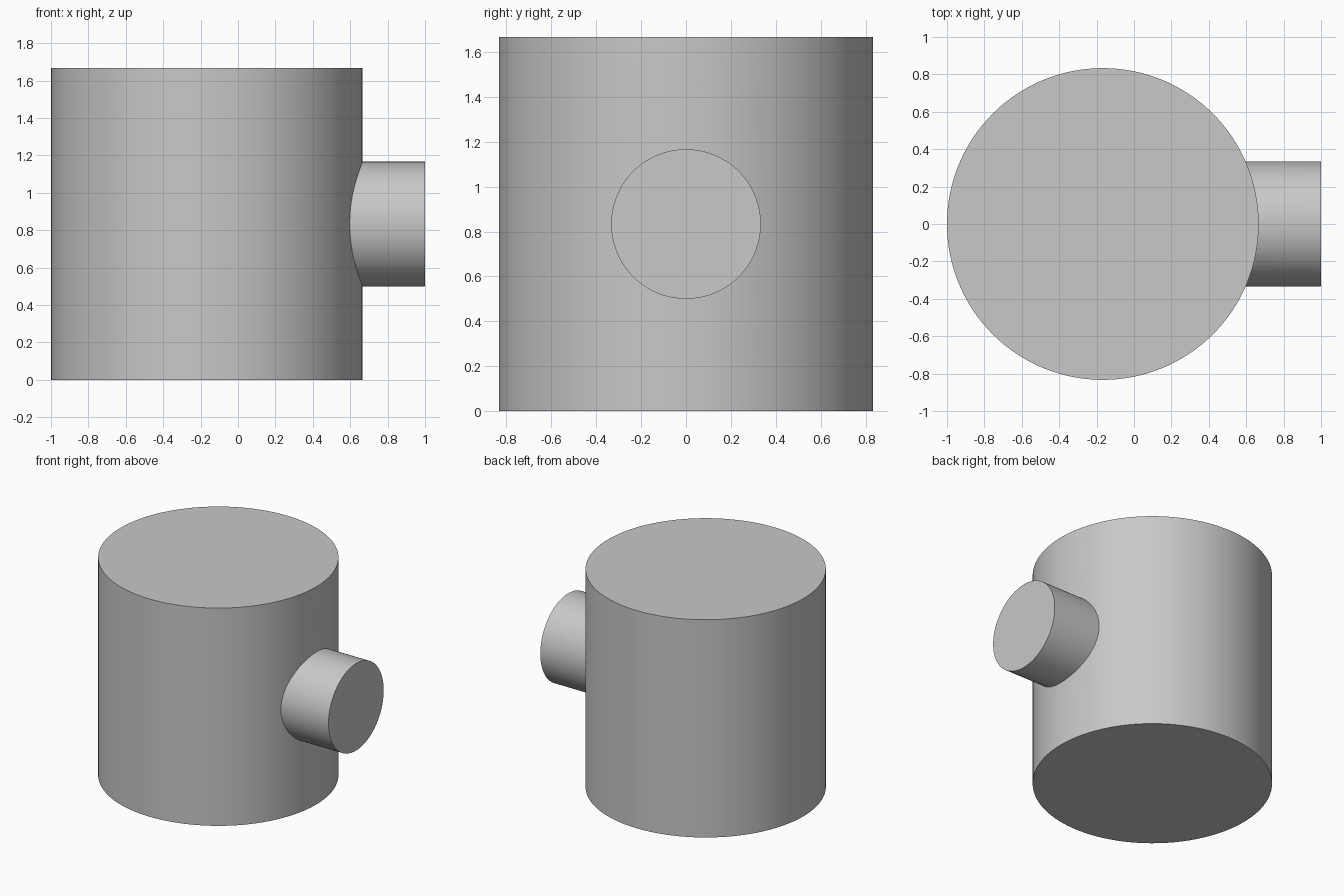
import bpy
import math

cube = bpy.data.objects.get("Cube")
if cube:
    bpy.data.objects.remove(cube, do_unlink=True)

# Single grey finish
grey = bpy.data.materials.new("plain grey")
grey.use_nodes = True
colour = (0.58, 0.58, 0.58, 1)
grey.diffuse_color = colour
grey.node_tree.nodes["Principled BSDF"].inputs["Base Color"].default_value = colour

RADIUS = 5 / 6
CENTRE_X = -1 / 6
MID_Z = RADIUS
STUB_RADIUS = 1 / 3


def cylinder(name, radius, length, location, rotation=(0, 0, 0)):
    bpy.ops.mesh.primitive_cylinder_add(
        vertices=128, radius=radius, depth=length, location=location, rotation=rotation)
    obj = bpy.context.object
    obj.name = name
    obj.data.materials.append(grey)
    return obj


# Side stub, running from the body's axis out to the right-hand end
stub_length = 1 - CENTRE_X
stub = cylinder("side_stub", STUB_RADIUS, stub_length,
                (CENTRE_X + stub_length / 2, 0, MID_Z), (0, math.pi / 2, 0))

# Upright drum
body = cylinder("drum_with_stub", RADIUS, 2 * RADIUS, (CENTRE_X, 0, MID_Z))

# Join the two into one clean skin
union = body.modifiers.new("stub_union", "BOOLEAN")
union.operation = "UNION"
union.solver = "EXACT"
union.object = stub
bpy.ops.object.modifier_apply(modifier=union.name)
bpy.data.objects.remove(stub, do_unlink=True)

# Round walls smooth, rims and joint sharp
bpy.ops.object.shade_smooth_by_angle(angle=math.radians(30))
